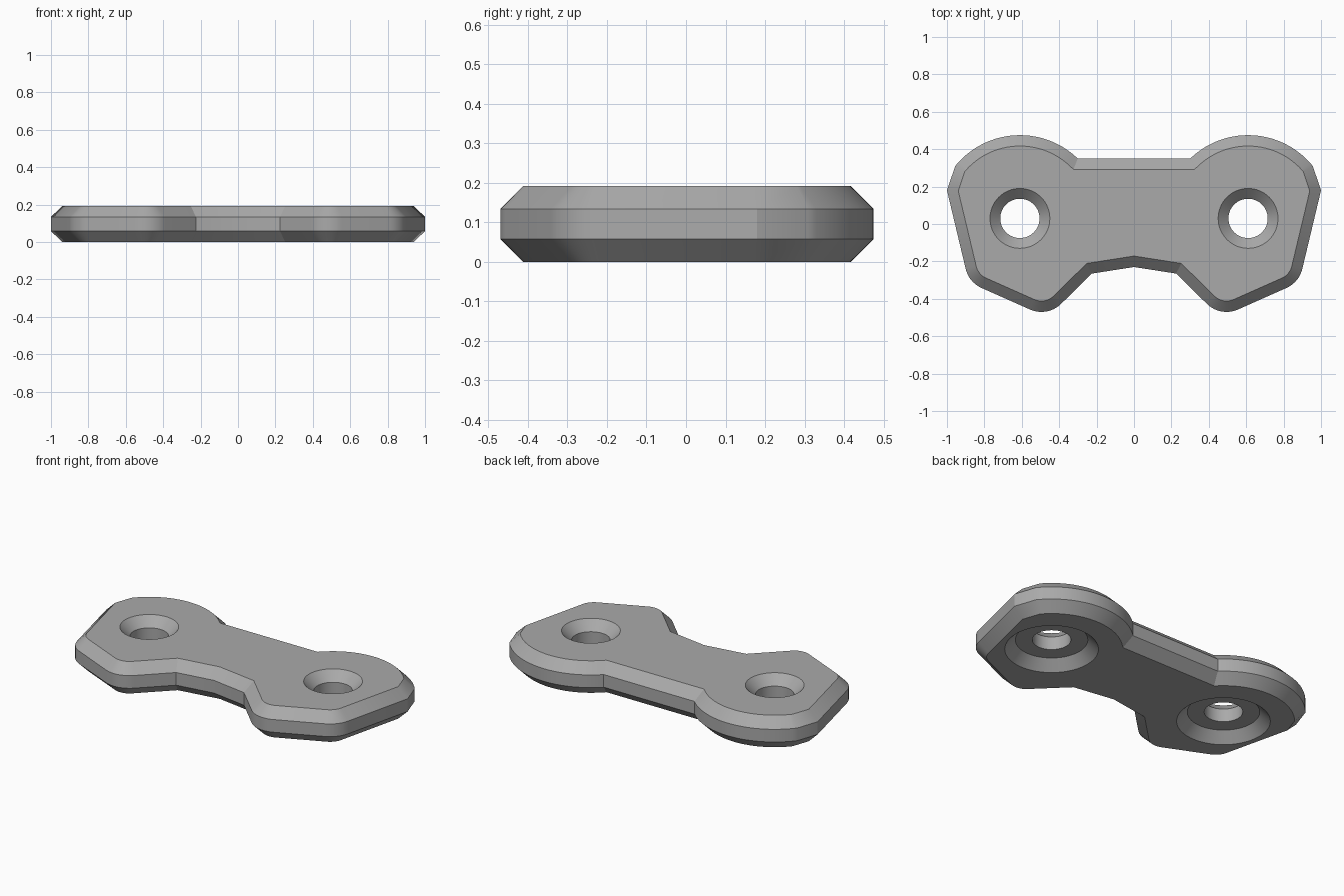
import bpy
import bmesh
from math import sin, cos, pi, radians
from mathutils import Vector

cube = bpy.data.objects.get("Cube")
if cube:
    bpy.data.objects.remove(cube)

grey = bpy.data.materials.new("plain_grey")
grey.use_nodes = True
grey.diffuse_color = (0.4, 0.4, 0.4, 1)
grey.node_tree.nodes["Principled BSDF"].inputs["Base Color"].default_value = (0.4, 0.4, 0.4, 1)

HOLE = (0.61, 0.03)
HEIGHT, CHAMFER = 0.192, 0.058


def arc(center, radius, start, end, steps):
    """Points along a circular arc, angles in degrees."""
    angles = [radians(start + (end - start) * i / steps) for i in range(steps + 1)]
    return [Vector((center[0] + radius * cos(a), center[1] + radius * sin(a))) for a in angles]


def inset(points, amount):
    """Move a counterclockwise outline inward by a constant distance."""
    result = []
    for i, p in enumerate(points):
        a = (p - points[i - 1]).normalized()
        b = (points((i + 1) % len(points)) if callable(points) else points[(i + 1) % len(points)]) - p
        b.normalize()
        na, nb = Vector((-a.y, a.x)), Vector((-b.y, b.x))
        result.append(p + (na + nb) * amount / (1 + na.dot(nb)))
    return result


def finish(name, bm):
    bmesh.ops.recalc_face_normals(bm, faces=bm.faces)
    mesh = bpy.data.meshes.new(name)
    bm.to_mesh(mesh)
    bm.free()
    mesh.materials.append(grey)
    obj = bpy.data.objects.new(name, mesh)
    bpy.context.collection.objects.link(obj)
    return obj


def loft(bm, rings):
    """Skin closed rings of vertices and cap both ends."""
    rings = [[bm.verts.new(p) for p in ring] for ring in rings]
    for low, high in zip(rings, rings[1:]):
        for i in range(len(low)):
            j = (i + 1) % len(low)
            bm.faces.new((low[i], low[j], high[j], high[i]))
    bm.faces.new(rings[0][::-1])
    bm.faces.new(rings[-1])


# Plate outline: right half, then its mirror image
half = [Vector((0, -0.23)), Vector((0.225, -0.265))]
half += arc((0.495, -0.32), 0.15, 225, 294, 12)
half += arc((0.754, -0.205), 0.15, 294, 347, 10)
half += [Vector((1.0, 0.18))]
half += arc(HOLE, 0.445, 39, 134, 28)
outline = half + [Vector((-p.x, p.y)) for p in reversed(half[1:])]
inner = inset(outline, CHAMFER)

# Chamfered plate
bm = bmesh.new()
levels = [(inner, 0), (outline, CHAMFER), (outline, HEIGHT - CHAMFER), (inner, HEIGHT)]
loft(bm, [[(p.x, p.y, z) for p in ring] for ring, z in levels])
plate = finish("link_plate", bm)

# Hole cutters: wide recess below, straight bore, countersink above
profile = [(0.265, -0.01), (0.197, 0.058), (0.105, 0.058),
           (0.105, HEIGHT - 0.055), (0.17, HEIGHT + 0.01)]
for side, label in ((1, "left"), (-1, "right")):
    bm = bmesh.new()
    loft(bm, [[(p.x, p.y, z) for p in arc((side * HOLE[0], HOLE[1]), r, 0, 360, 64)[:-1]]
              for r, z in profile])
    cutter = finish(label + "_hole_cutter", bm)
    cutter.hide_render = True
    cutter.hide_viewport = True
    cut = plate.modifiers.new(label + "_hole", "BOOLEAN")
    cut.operation = "DIFFERENCE"
    cut.solver = "EXACT"
    cut.object = cutter

# Apply the cuts, then smooth the curved walls
bpy.context.view_layer.update()
cut_mesh = bpy.data.meshes.new_from_object(plate.evaluated_get(bpy.context.evaluated_depsgraph_get()))
plate.modifiers.clear()
plate.data = cut_mesh
for obj in [o for o in bpy.data.objects if o.name.endswith("_hole_cutter")]:
    bpy.data.objects.remove(obj)
bpy.ops.object.select_all(action="DESELECT")
plate.select_set(True)
bpy.context.view_layer.objects.active = plate
bpy.ops.object.shade_smooth_by_angle(angle=radians(25))
